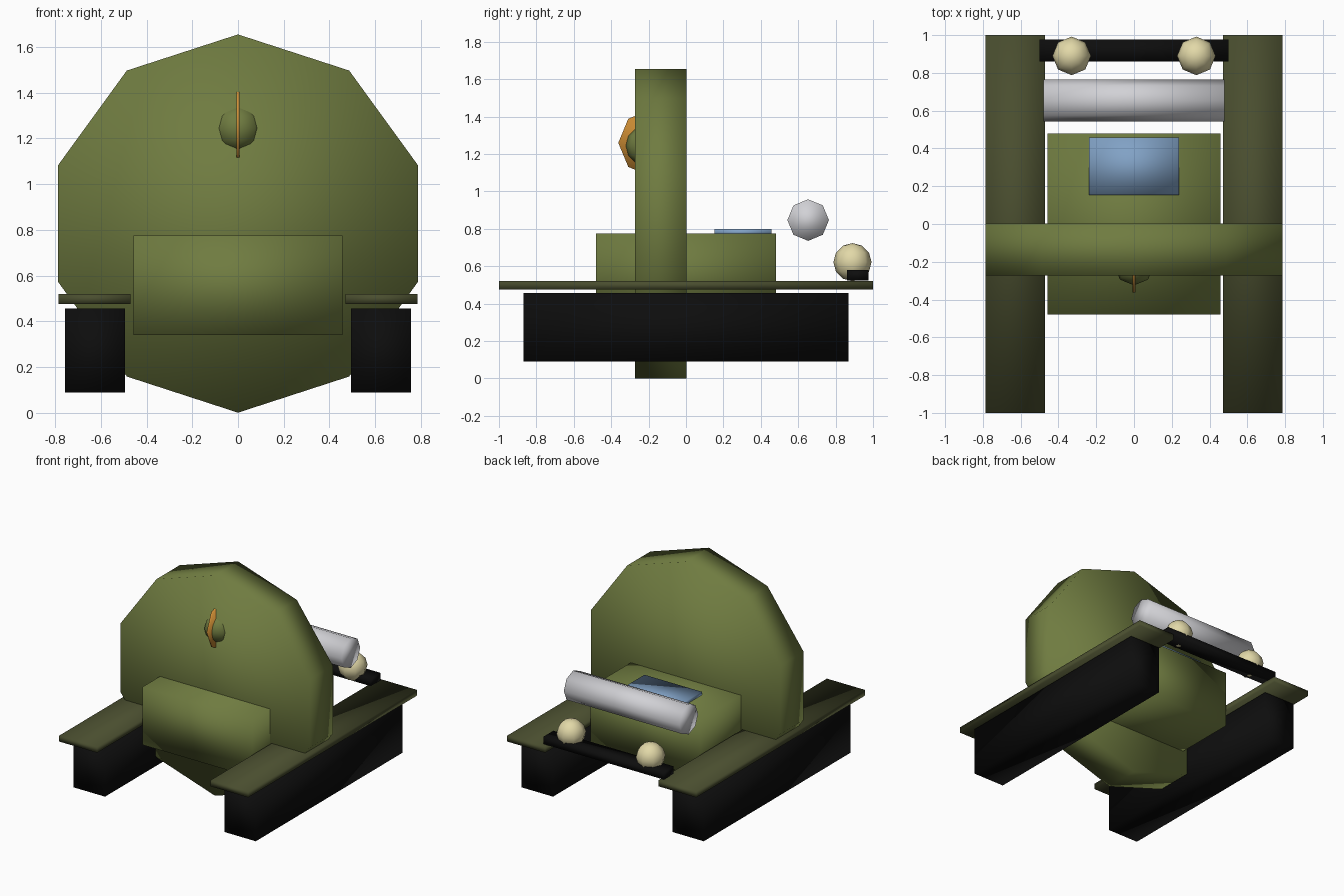
import bpy
from math import pi
from mathutils import Matrix

cube = bpy.data.objects.get("Cube")
if cube:
    bpy.data.objects.remove(cube, do_unlink=True)


def material(name, color):
    m = bpy.data.materials.new(name)
    m.use_nodes = True
    m.diffuse_color = (*color, 1)
    m.node_tree.nodes["Principled BSDF"].inputs["Base Color"].default_value = (*color, 1)
    return m


olive = material("olive", (0.16, 0.2, 0.052))
dark_olive = material("dark olive", (0.067, 0.075, 0.028))
black = material("black", (0.004, 0.004, 0.004))
silver = material("silver", (0.64, 0.64, 0.67))
cream = material("cream", (0.76, 0.69, 0.39))
gold = material("gold", (0.62, 0.27, 0.035))
blue = material("window blue", (0.22, 0.36, 0.56))


def finish(name, mat):
    ob = bpy.context.object
    ob.name = name
    ob.data.materials.append(mat)
    bpy.ops.object.shade_smooth()
    return ob


def box(name, mat, x, y, z):
    """Box from (low, high) extents on each axis."""
    bpy.ops.mesh.primitive_cube_add(size=1)
    ob = finish(name, mat)
    ext = (x, y, z)
    centre = [(a + b) / 2 for a, b in ext]
    size = [b - a for a, b in ext]
    ob.data.transform(Matrix.Translation(centre) @ Matrix.Diagonal((*size, 1)))


def cylinder(name, mat, sides, radius, depth, loc, axis, turn=0):
    """Cylinder along x or y; one corner points straight up unless turned."""
    bpy.ops.mesh.primitive_cylinder_add(vertices=sides, radius=radius, depth=depth)
    ob = finish(name, mat)
    if axis == "Y":
        rot = Matrix.Rotation(pi / 2, 4, "X")
    else:
        rot = Matrix.Rotation(pi / 2, 4, "Y") @ Matrix.Rotation(turn, 4, "Z")
    ob.data.transform(Matrix.Translation(loc) @ rot)


def ball(name, mat, radius, loc):
    bpy.ops.mesh.primitive_uv_sphere_add(segments=8, ring_count=6, radius=radius)
    finish(name, mat).data.transform(Matrix.Translation(loc))


# Central hull and upright faceted disc
box("hull", olive, (-0.457, 0.457), (-0.48, 0.48), (0.34, 0.775))
cylinder("main_disc", olive, 10, 0.827, 0.275, (0, -0.135, 0.828), "Y")

# Emblem ball with its thin ring
ball("emblem_ball", olive, 0.105, (0, -0.22, 1.245))
cylinder("emblem_ring", gold, 8, 0.182, 0.015, (0, -0.18, 1.26), "X")

# Hatch window
box("rear_window", blue, (-0.238, 0.238), (0.153, 0.458), (0.765, 0.8))

# Tracks, fenders and rear lamps on both sides
for side, s in (("left", 1), ("right", -1)):
    def span(a, b):
        return tuple(sorted((a * s, b * s)))
    box(side + "_track", black, span(0.495, 0.757), (-0.87, 0.87), (0.09, 0.457))
    box(side + "_fender", dark_olive, span(0.47, 0.785), (-1, 1), (0.476, 0.52))
    ball(side + "_lamp", cream, 0.102, (0.33 * s, 0.89, 0.622))

# Rear lamp bar and tank
box("lamp_bar", black, (-0.5, 0.5), (0.86, 0.977), (0.525, 0.58))
cylinder("rear_tank", silver, 8, 0.111, 0.96, (0, 0.653, 0.847), "X")
